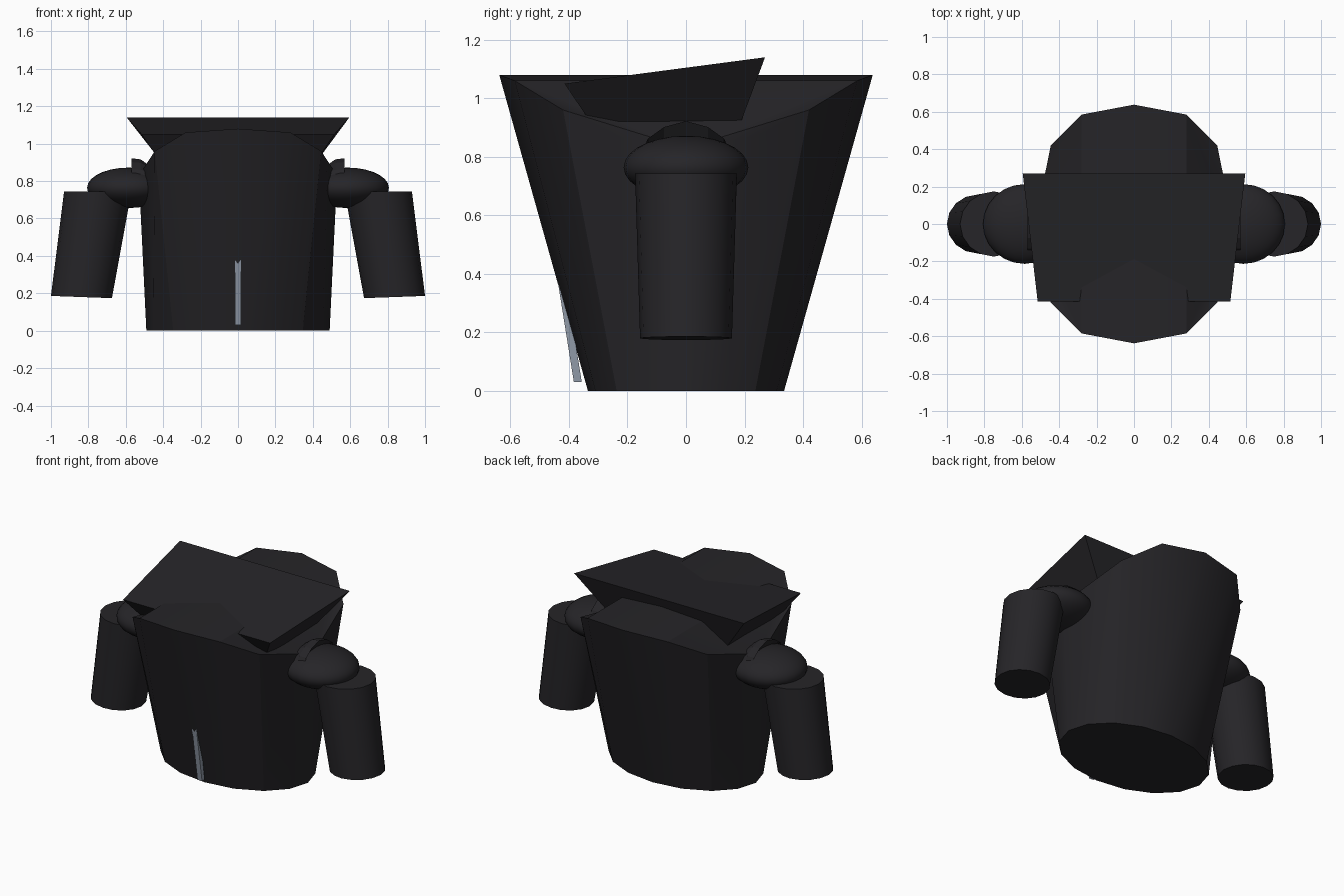
import bpy, bmesh
from math import sin, cos, pi, radians

if "Cube" in bpy.data.objects:
    bpy.data.objects.remove(bpy.data.objects["Cube"])

def material(name, rgb):
    m = bpy.data.materials.new(name)
    m.diffuse_color = (*rgb, 1)
    m.use_nodes = True
    m.node_tree.nodes["Principled BSDF"].inputs["Base Color"].default_value = m.diffuse_color
    return m

CLOTH = material("dark_cloth", (0.019, 0.018, 0.021))
METAL = material("zip_metal", (0.28, 0.32, 0.39))

def build(name, verts, faces, mat=CLOTH, smooth=None):
    me = bpy.data.meshes.new(name)
    me.from_pydata(verts, [], faces)
    me.materials.append(mat)
    bm = bmesh.new()
    bm.from_mesh(me)
    bmesh.ops.recalc_face_normals(bm, faces=bm.faces)
    bm.to_mesh(me)
    bm.free()
    ob = bpy.data.objects.new(name, me)
    bpy.context.collection.objects.link(ob)
    if smooth:
        bpy.ops.object.select_all(action='DESELECT')
        ob.select_set(True)
        bpy.context.view_layer.objects.active = ob
        bpy.ops.object.shade_smooth_by_angle(angle=radians(smooth))
    return ob

def walls(n, loops=2):
    return [(k*n + i, k*n + (i+1) % n, (k+1)*n + (i+1) % n, (k+1)*n + i)
            for k in range(loops-1) for i in range(n)]

# Body: oval hem lofted to a saddle-shaped shoulder rim
quarter = [(.53, 0, .83), (.475, .235, .87), (.445, .42, .96), (.28, .585, 1.06), (0, .638, 1.08)]
half = quarter + [(-x, y, z) for x, y, z in quarter[-2::-1]]
rim = half + [(x, -y, z) for x, y, z in half[-2:0:-1]]
N = len(rim)
hem = [(.49*cos(2*pi*i/N), .335*sin(2*pi*i/N), 0) for i in range(N)]
cap = [(4, 3, 13, 12), (4, 12, 11, 5), (3, 0, 13), (5, 11, 8)]
cap += [(0, 2, 3), (0, 1, 2), (0, 13, 14), (0, 14, 15)]
cap += [(8, 5, 6), (8, 6, 7), (8, 9, 10), (8, 10, 11)]
faces = walls(N) + [tuple(range(N))] + [tuple(N + i for i in f) for f in cap]
build("coat_body", hem + rim, faces, smooth=30)

# Collar: flared slab with its base sunk in the shoulders
top = [(.595, .27, 1.14), (-.595, .27, 1.14), (-.515, -.415, 1.05), (.515, -.415, 1.05)]
low = [(.395, .175, .885), (-.395, .175, .885), (-.38, -.28, .85), (.38, -.28, .85)]
build("collar", low + top, walls(4) + [(0, 1, 2, 3), (4, 5, 6, 7)])

for side, s in (("right", 1), ("left", -1)):
    # Sleeve: tapered tube leaning outwards
    n = 16
    ring = [(cos(2*pi*i/n), sin(2*pi*i/n)) for i in range(n)]
    vs = [(s*(.837 + .163*c), .157*d, .18 + .006*c) for c, d in ring]
    vs += [(s*(.75 + .18*c), .174*d, .743) for c, d in ring]
    build("sleeve_" + side, vs, walls(n) + [tuple(range(n)), tuple(range(n, 2*n))], smooth=30)

    # Shoulder: flattened ball
    bpy.ops.mesh.primitive_uv_sphere_add(segments=24, ring_count=14, radius=1,
                                         location=(s*.585, 0, .764))
    ball = bpy.context.object
    ball.name = "shoulder_" + side
    ball.scale = (.222, .213, .108)
    ball.data.materials.append(CLOTH)
    bpy.ops.object.shade_smooth_by_angle(angle=radians(30))

    # Shoulder fold: flared lip over the armhole
    lip = [(.465, .875), (.52, .916), (.57, .922), (.535, .86), (.47, .82)]
    vs = []
    for y, h in ((-.145, 0), (-.13, .35), (-.075, .78), (0, 1), (.075, .78), (.13, .35), (.145, 0)):
        vs += [(s*x, y, .83 + (z - .83)*h) for x, z in lip]
    last = len(vs) - 5
    build("shoulder_fold_" + side, vs, walls(5, 7) + [tuple(range(5)), tuple(range(last, last+5))])

# Zip: slanted strip with a notched top
outline = [(-.016, .03), (.016, .03), (.016, .385), (.021, .43), (0, .4), (-.021, .43), (-.016, .385)]
front = [(x, -.383 - .16*(z - .03), z) for x, z in outline]
back = [(x, y + .027, z) for x, y, z in front]
n = len(outline)
build("zip", front + back, walls(n) + [tuple(range(n)), tuple(range(n, 2*n))], METAL)
